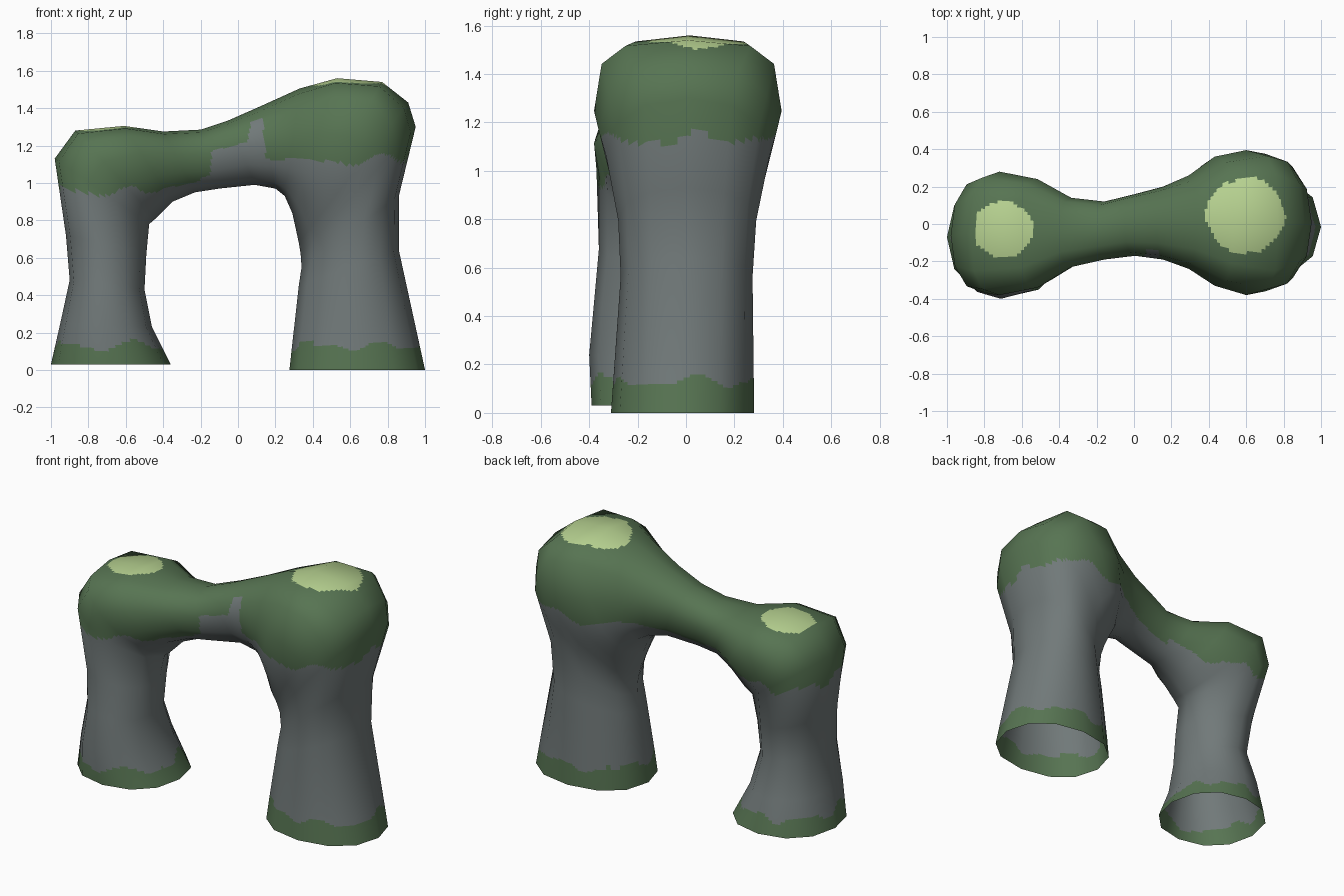
import bpy, bmesh, math
from mathutils import Vector

if "Cube" in bpy.data.objects:
    bpy.data.objects.remove(bpy.data.objects["Cube"])

SIDES = 12
# Sections along the arch, left foot to right foot:
# outer x, outer z, inner x, inner z, front y, back y, squareness
SECTIONS = [
    (-1.00, 0.03, -0.36, 0.03, -0.39, 0.25, 2.2),
    (-0.95, 0.25, -0.46, 0.23, -0.40, 0.20, 2.2),
    (-0.90, 0.48, -0.50, 0.43, -0.38, 0.13, 2.2),
    (-0.92, 0.72, -0.49, 0.62, -0.36, 0.16, 2.2),
    (-0.98, 1.13, -0.475, 0.78, -0.37, 0.25, 2.2),
    (-0.87, 1.28, -0.44, 0.81, -0.38, 0.28, 2.8),
    (-0.61, 1.305, -0.35, 0.90, -0.34, 0.24, 3.0),
    (-0.40, 1.275, -0.23, 0.95, -0.23, 0.14, 2.4),
    (-0.20, 1.285, -0.10, 0.97, -0.19, 0.12, 2.3),
    (-0.05, 1.335, 0.09, 0.99, -0.17, 0.16, 2.3),
    (0.12, 1.41, 0.20, 0.97, -0.19, 0.20, 2.3),
    (0.33, 1.505, 0.25, 0.93, -0.24, 0.26, 2.5),
    (0.53, 1.56, 0.29, 0.84, -0.33, 0.36, 3.2),
    (0.77, 1.54, 0.31, 0.75, -0.38, 0.395, 3.4),
    (0.91, 1.43, 0.325, 0.68, -0.36, 0.375, 2.4),
    (0.95, 1.30, 0.335, 0.62, -0.33, 0.345, 2.2),
    (0.86, 0.93, 0.34, 0.55, -0.28, 0.29, 2.2),
    (0.86, 0.64, 0.325, 0.45, -0.27, 0.275, 2.2),
    (0.965, 0.16, 0.288, 0.12, -0.30, 0.28, 2.2),
    (1.00, 0.00, 0.275, 0.00, -0.31, 0.28, 2.2),
]
# Moss edge height along x, on the front and on the back
FRONT_EDGE = [(-1, .96), (-.5, .95), (-.3, 1.0), (-.15, 1.04), (-.14, 1.17), (.05, 1.22),
              (.07, 1.33), (.13, 1.35), (.15, 1.13), (.25, 1.11), (1, 1.13)]
BACK_EDGE = [(-1, .96), (-.5, .97), (-.2, 1.02), (0, 1.06), (.2, 1.1), (1, 1.14)]
# Pale tops: centre x, centre y, radius x, radius y
TOPS = [(-0.70, -0.03, 0.16, 0.15), (0.595, 0.045, 0.21, 0.20)]


def material(name, color):
    m = bpy.data.materials.new(name)
    m.diffuse_color = (*color, 1)
    m.use_nodes = True
    m.node_tree.nodes["Principled BSDF"].inputs["Base Color"].default_value = m.diffuse_color
    return m


def power(v, e):
    return math.copysign(abs(v) ** e, v) if abs(v) > 1e-6 else 0.0


def ring(bm, section):
    ox, oz, ix, iz, yf, yb, n = section
    outer, inner = Vector((ox, 0, oz)), Vector((ix, 0, iz))
    # Slanted corner sections are widest near the outside and taper inward
    slant = abs(math.sin(2 * math.atan2(oz - iz, ox - ix)))
    mid = outer.lerp(inner, 0.5 - 0.15 * slant)
    y_mid, y_half = (yf + yb) / 2, (yb - yf) / 2
    verts = []
    for k in range(SIDES):
        a = math.tau * k / SIDES
        c, s = math.cos(a), math.sin(a)
        e = 2 / n if c > -1e-6 else 2 / (2.2 - 0.45 * slant)
        p = mid + ((outer - mid) if c > 0 else (mid - inner)) * power(c, e)
        p.y = y_mid + y_half * power(s, e)
        verts.append(bm.verts.new(p))
    return verts


def lookup(points, x):
    for (x0, z0), (x1, z1) in zip(points, points[1:]):
        if x <= x1:
            return z0 + (z1 - z0) * max(0, x - x0) / (x1 - x0)
    return points[-1][1]


def face_color(c):
    """0 stone, 1 moss, 2 pale moss"""
    around = math.atan2(c.y, c.x - (0.64 if c.x > 0 else -0.7))
    wave = 0.02 * math.sin(5 * around + 1) + 0.012 * math.sin(9 * around)
    if c.z > 1.2:
        for x, y, rx, ry in TOPS:
            if ((c.x - x) / rx) ** 2 + ((c.y - y) / ry) ** 2 < 1 + 2 * wave:
                return 2
    if c.z < 0.13 + wave:
        return 1
    edge = lookup(FRONT_EDGE if c.y < 0 else BACK_EDGE, c.x)
    return 1 if c.z > edge + wave * (abs(c.x) > 0.2) else 0


# Hollow arch skinned over its sections, open at both feet
bm = bmesh.new()
rings = [ring(bm, s) for s in SECTIONS]
for a, b in zip(rings, rings[1:]):
    for k in range(SIDES):
        j = (k + 1) % SIDES
        bm.faces.new((a[k], b[k], b[j], a[j]))
bm.normal_update()

# Keep the soft shading of the coarse shape while cutting it fine for the moss edges
layer = bm.verts.layers.float_vector.new("soft_normal")
for v in bm.verts:
    v[layer] = v.normal
bmesh.ops.subdivide_edges(bm, edges=bm.edges[:], cuts=11, use_grid_fill=True)
for f in bm.faces:
    f.smooth = True
    f.material_index = face_color(f.calc_center_median())
normals = [Vector(v[layer]).normalized() for v in bm.verts]
bm.verts.layers.float_vector.remove(layer)

mesh = bpy.data.meshes.new("rock_arch")
bm.to_mesh(mesh)
bm.free()
for m in (material("stone_grey", (0.165, 0.192, 0.192)),
          material("moss_green", (0.095, 0.175, 0.085)),
          material("pale_moss", (0.47, 0.64, 0.28))):
    mesh.materials.append(m)
mesh.normals_split_custom_set_from_vertices(normals)
arch = bpy.data.objects.new("rock_arch", mesh)
bpy.context.collection.objects.link(arch)
